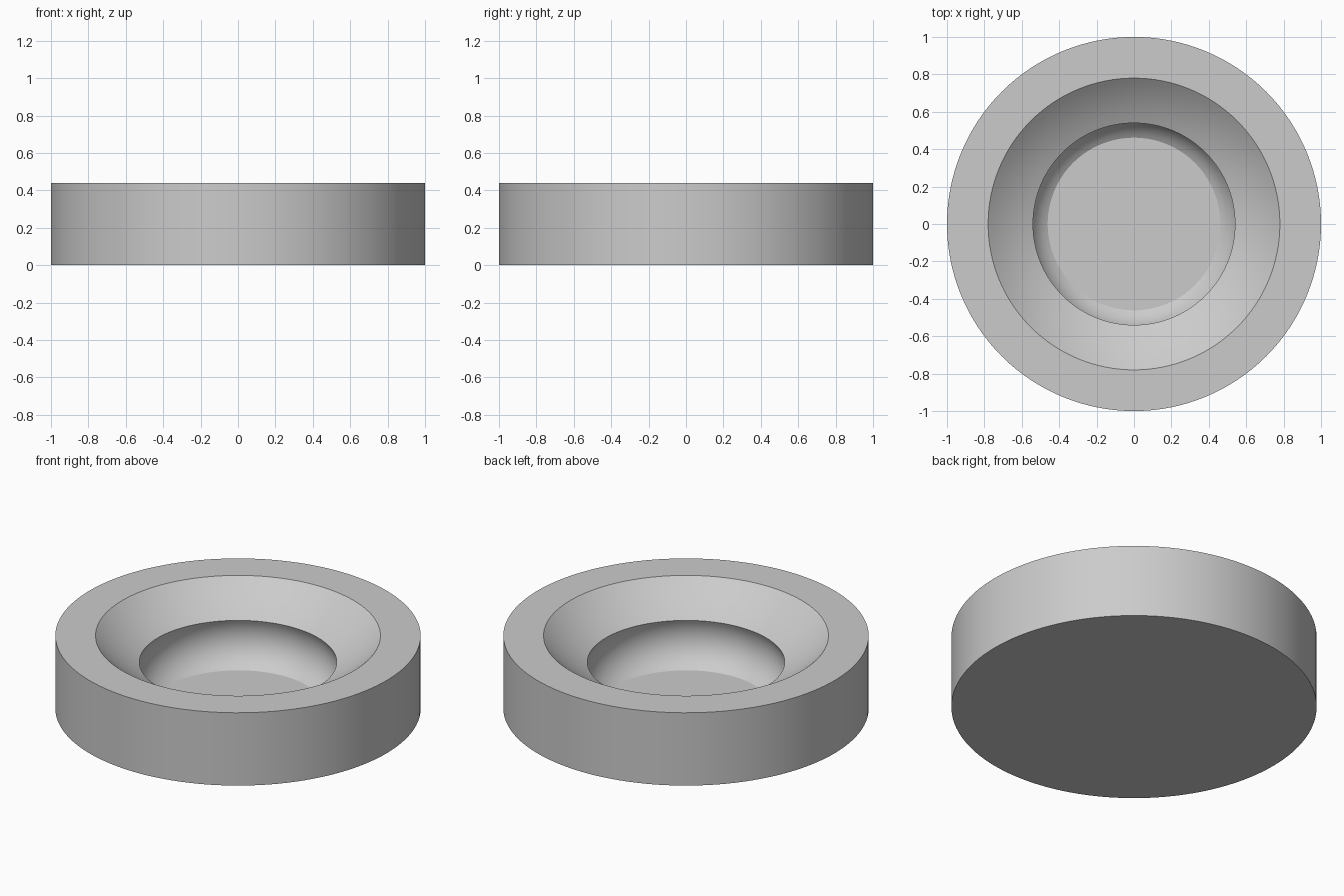
import bpy, bmesh
from math import radians, sin, cos, hypot
from mathutils import Vector

cube = bpy.data.objects.get("Cube")
if cube:
    bpy.data.objects.remove(cube, do_unlink=True)

SEGMENTS = 128
RADIUS, HEIGHT, FLOOR = 1.0, 0.44, 0.015


def flat_material(name, color):
    mat = bpy.data.materials.new(name)
    mat.use_nodes = True
    mat.diffuse_color = color
    mat.node_tree.nodes["Principled BSDF"].inputs["Base Color"].default_value = color
    return mat


def dished_slope(start, end, sag, steps):
    """Shallow concave curve between two (radius, height) points."""
    dr, dz = end[0] - start[0], end[1] - start[1]
    length = hypot(dr, dz)
    points = []
    for i in range(steps + 1):
        t = i / steps
        bow = 4 * sag * t * (1 - t) / length
        points.append((start[0] + dr * t - dz * bow, start[1] + dz * t + dr * bow))
    return points


def rounded_wall(lip, floor_z, top_angle, bottom_angle, steps):
    """Arc from the lip, bulging slightly outward, down to the floor."""
    a, b = radians(top_angle), radians(bottom_angle)
    r = (lip[1] - floor_z) / (sin(a) - sin(b))
    cx, cz = lip[0] - r * cos(a), lip[1] - r * sin(a)
    angles = [a + (b - a) * i / steps for i in range(1, steps + 1)]
    return [(cx + r * cos(t), cz + r * sin(t)) for t in angles]


# Cross-section from the underside centre, around the rim, to the floor centre
lip = (0.54, 0.28)
profile = [(0, 0), (RADIUS, 0), (RADIUS, HEIGHT)]
profile += dished_slope((0.78, HEIGHT), lip, 0.01, 8)
profile += rounded_wall(lip, FLOOR, 27, -60, 14)
profile.append((0, FLOOR))

# Revolve the section into a solid ring-shaped dish
bm = bmesh.new()
verts = [bm.verts.new((r, 0, z)) for r, z in profile]
edges = [bm.edges.new(pair) for pair in zip(verts, verts[1:])]
bmesh.ops.spin(bm, geom=verts + edges, cent=Vector(), axis=(0, 0, 1),
               angle=radians(360), steps=SEGMENTS, use_duplicate=False)
bmesh.ops.remove_doubles(bm, verts=bm.verts, dist=0.0001)
bmesh.ops.recalc_face_normals(bm, faces=bm.faces)
mesh = bpy.data.meshes.new("round_dish")
bm.to_mesh(mesh)
bm.free()

dish = bpy.data.objects.new("round_dish", mesh)
bpy.context.collection.objects.link(dish)
mesh.materials.append(flat_material("light_grey", (0.6, 0.6, 0.6, 1)))

# Smooth curved walls, crisp rims
bpy.ops.object.select_all(action='DESELECT')
dish.select_set(True)
bpy.context.view_layer.objects.active = dish
bpy.ops.object.shade_smooth_by_angle(angle=radians(25))
